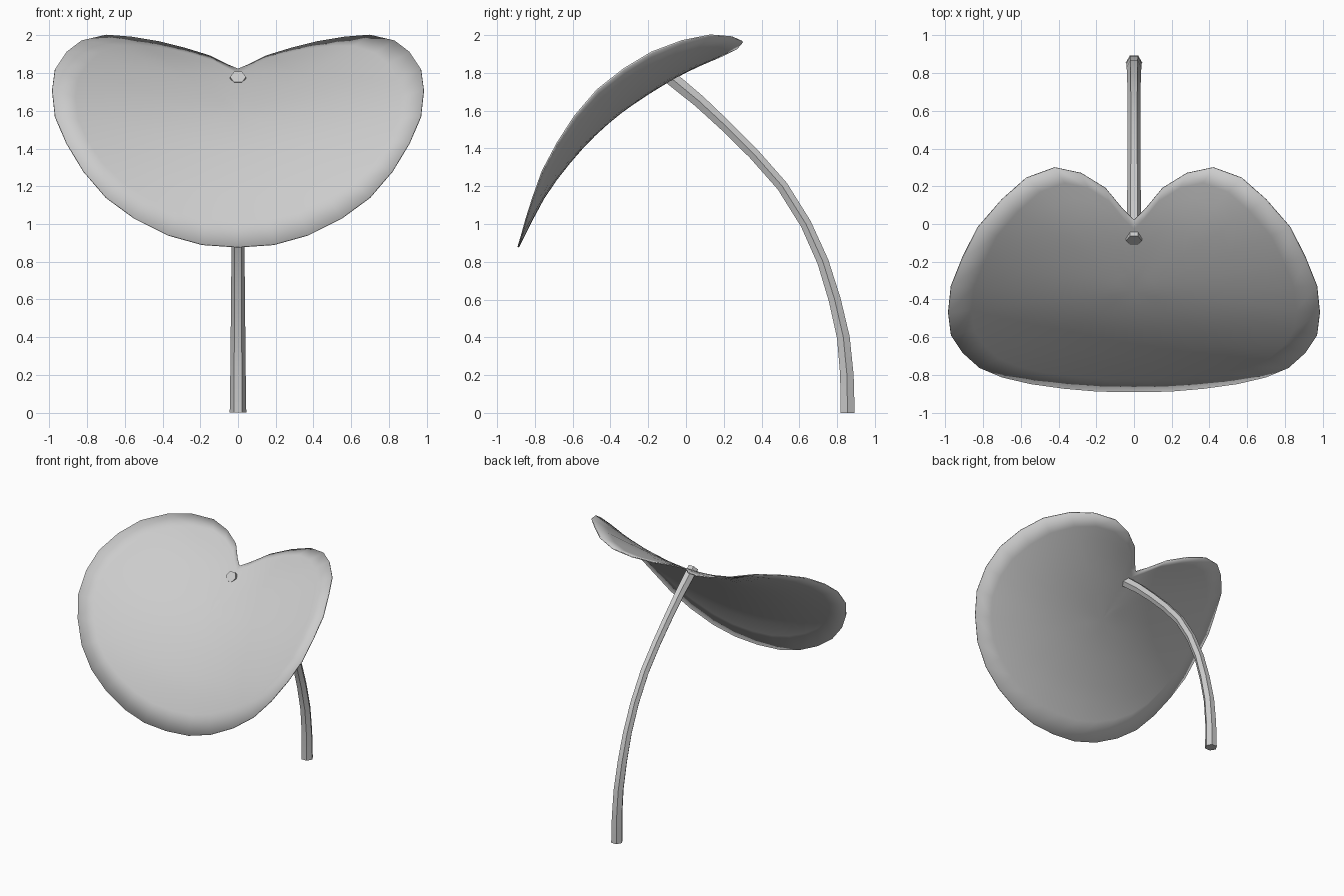
import bpy, bmesh, math
from mathutils import Vector

if "Cube" in bpy.data.objects:
    bpy.data.objects.remove(bpy.data.objects["Cube"])

# Right half of the leaf rim, from the notch round to the tip (x, y, z)
RIM = [(0, .02, 1.82), (.06, .08, 1.845), (.15, .19, 1.89), (.28, .27, 1.93),
       (.42, .30, 1.965), (.57, .245, 1.99), (.70, .13, 2.0), (.83, -.02, 1.97),
       (.91, -.18, 1.91), (.97, -.33, 1.82), (.985, -.47, 1.71), (.97, -.59, 1.57),
       (.91, -.68, 1.43), (.82, -.76, 1.28), (.70, -.81, 1.14), (.55, -.845, 1.03),
       (.37, -.87, .94), (.19, -.885, .89), (0, -.888, .877)]
# Leaf midrib seen from the side (y, z)
RIB = [(-.89, .875), (-.746, 1.15), (-.56, 1.39), (-.40, 1.545),
       (-.23, 1.67), (.02, 1.815), (.30, 1.925)]
# Stem centreline and radius (y, z, r)
STEM = [(.855, 0, .044), (.852, .2, .041), (.833, .4, .039), (.787, .6, .037),
        (.725, .8, .035), (.635, 1.0, .034), (.51, 1.2, .034), (.36, 1.37, .034),
        (.22, 1.51, .035), (.07, 1.65, .038), (-.088, 1.78, .042)]


def rib_height(y):
    """Smooth interpolation of the midrib."""
    def slope(k):
        a, b = RIB[max(k - 1, 0)], RIB[min(k + 1, len(RIB) - 1)]
        return (b[1] - a[1]) / (b[0] - a[0])
    k = 0
    while k < len(RIB) - 2 and y > RIB[k + 1][0]:
        k += 1
    (y0, z0), (y1, z1) = RIB[k], RIB[k + 1]
    h = y1 - y0
    t = (y - y0) / h
    return (z0 * (2*t**3 - 3*t*t + 1) + z1 * (3*t*t - 2*t**3)
            + h * slope(k) * (t**3 - 2*t*t + t) + h * slope(k + 1) * (t**3 - t*t))


def surface(x, y):
    """Leaf blade: the midrib curve cupped upwards to both sides."""
    return rib_height(y) + .21 * x * x


def finish(bm, name):
    bmesh.ops.recalc_face_normals(bm, faces=bm.faces)
    mesh = bpy.data.meshes.new(name)
    bm.to_mesh(mesh)
    bm.free()
    obj = bpy.data.objects.new(name, mesh)
    bpy.context.collection.objects.link(obj)
    bpy.ops.object.select_all(action='DESELECT')
    obj.select_set(True)
    bpy.context.view_layer.objects.active = obj
    bpy.ops.object.shade_smooth_by_angle(angle=math.radians(50))
    return obj


def bridge(bm, a, b):
    n = len(a)
    for i in range(n):
        j = (i + 1) % n
        bm.faces.new((a[i], a[j], b[j], b[i]))


# Leaf: concentric rings shrinking from the rim to a centre point
rim = RIM + [(-x, y, z) for x, y, z in RIM[-2:0:-1]]
CY, RINGS = -.35, 8
bm = bmesh.new()
rings = []
for r in range(RINGS, 0, -1):
    t = r / RINGS
    ring = []
    for x, y, z in rim:
        px, py = x * t, CY + (y - CY) * t
        pz = surface(px, py) + t**3 * (z - surface(x, y))
        ring.append(bm.verts.new((px, py, pz)))
    rings.append(ring)
for a, b in zip(rings, rings[1:]):
    bridge(bm, a, b)
centre = bm.verts.new((0, CY, surface(0, CY)))
inner = rings[-1]
for i in range(len(inner)):
    bm.faces.new((inner[i], inner[(i + 1) % len(inner)], centre))
leaf = finish(bm, "leaf")
thick = leaf.modifiers.new("thickness", 'SOLIDIFY')
thick.thickness = .008
thick.offset = 0

# Stem: six-sided tube swept along the curve
bm = bmesh.new()
loops = []
for k, (y, z, r) in enumerate(STEM):
    a, b = STEM[max(k - 1, 0)], STEM[min(k + 1, len(STEM) - 1)]
    d = Vector((0, b[0] - a[0], b[1] - a[1])).normalized()
    if k == 0:
        d = Vector((0, 0, 1))
    side = Vector((1, 0, 0))
    up = d.cross(side)
    loops.append([bm.verts.new(Vector((0, y, z)) + r * (side * math.cos(i * math.pi / 3)
                  + up * math.sin(i * math.pi / 3))) for i in range(6)])
for a, b in zip(loops, loops[1:]):
    bridge(bm, a, b)
bm.faces.new(loops[0])
bm.faces.new(loops[-1])
finish(bm, "stem")
